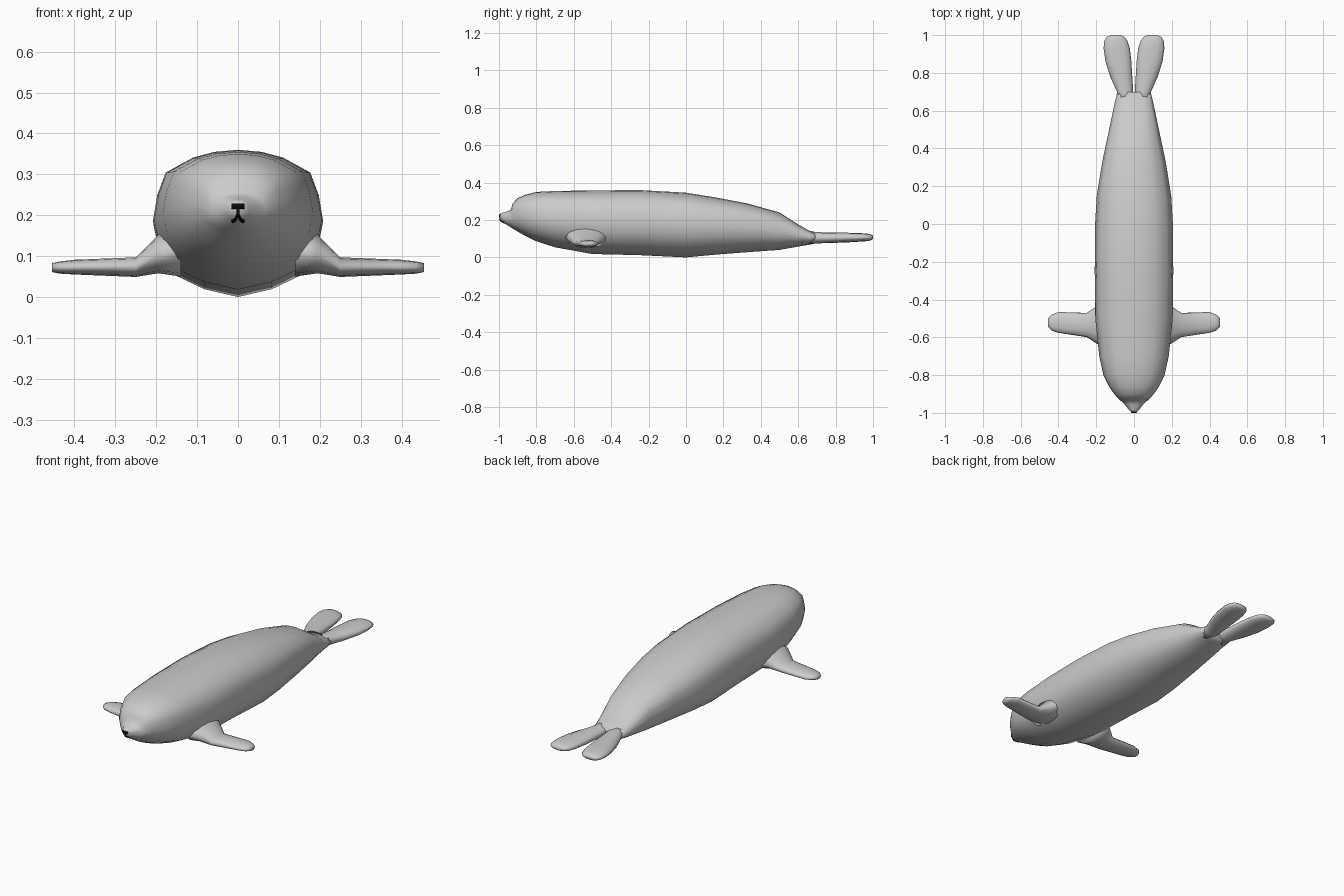
import bpy, bmesh, math
from mathutils import Vector
from mathutils.bvhtree import BVHTree

if "Cube" in bpy.data.objects:
    bpy.data.objects.remove(bpy.data.objects["Cube"])


def material(name, rgb):
    m = bpy.data.materials.new(name)
    m.diffuse_color = (*rgb, 1)
    m.use_nodes = True
    m.node_tree.nodes["Principled BSDF"].inputs["Base Color"].default_value = m.diffuse_color
    return m


GREY = material("seal_grey", (0.6, 0.6, 0.6))
BLACK = material("nose_black", (0.003, 0.003, 0.003))


def loft(rings):
    """Skin a list of closed rings and cap both ends."""
    bm = bmesh.new()
    vs = [[bm.verts.new(p) for p in r] for r in rings]
    n = len(vs[0])
    for a, b in zip(vs, vs[1:]):
        for i in range(n):
            j = (i + 1) % n
            bm.faces.new((a[i], a[j], b[j], b[i]))
    bm.faces.new(vs[0])
    bm.faces.new(vs[-1])
    bmesh.ops.recalc_face_normals(bm, faces=bm.faces)
    return bm


def make(name, bm, mat, mirror=False):
    me = bpy.data.meshes.new(name)
    for f in bm.faces:
        f.smooth = True
    bm.to_mesh(me)
    me.materials.append(mat)
    ob = bpy.data.objects.new(name, me)
    bpy.context.collection.objects.link(ob)
    if mirror:
        md = ob.modifiers.new("mirror", 'MIRROR')
        md.use_mirror_merge = False
    return ob


def ellipse(n=12):
    return [(math.cos(2 * math.pi * i / n), math.sin(2 * math.pi * i / n)) for i in range(n)]


# Body: cross-section scaled along y by (y, half width, bottom, top)
half = [(0, 1), (0.28, 0.985), (0.53, 0.945), (0.85, 0.84), (0.95, 0.68), (1, 0.5),
        (0.94, 0.33), (0.77, 0.16), (0.4, 0.055), (0, 0)]
section = half + [(-x, t) for x, t in half[-2:0:-1]]
stations = [(-0.995, 0.014, 0.203, 0.233), (-0.982, 0.028, 0.19, 0.238),
            (-0.955, 0.05, 0.172, 0.246), (-0.936, 0.07, 0.16, 0.256),
            (-0.928, 0.08, 0.155, 0.287), (-0.90, 0.105, 0.138, 0.317),
            (-0.86, 0.133, 0.115, 0.335), (-0.80, 0.162, 0.086, 0.35),
            (-0.70, 0.184, 0.054, 0.355), (-0.50, 0.205, 0.018, 0.358),
            (-0.25, 0.208, 0.012, 0.36), (0.0, 0.206, 0.0, 0.346),
            (0.15, 0.197, 0.014, 0.322), (0.33, 0.168, 0.028, 0.288),
            (0.50, 0.132, 0.04, 0.24), (0.60, 0.111, 0.058, 0.176),
            (0.66, 0.098, 0.068, 0.142), (0.70, 0.088, 0.076, 0.134)]
body_bm = loft([[(x * w, y, lo + t * (hi - lo)) for x, t in section]
                for y, w, lo, hi in stations])
make("body", body_bm, GREY)

# Front flippers: (x, y centre, y half, z centre, z half)
fins = [(0.14, -0.53, 0.12, 0.11, 0.06), (0.195, -0.535, 0.10, 0.105, 0.047),
        (0.25, -0.535, 0.064, 0.073, 0.024), (0.40, -0.521, 0.055, 0.073, 0.018),
        (0.435, -0.522, 0.043, 0.072, 0.015), (0.455, -0.522, 0.022, 0.072, 0.011)]
make("front_flippers", loft([[(x, yc + yh * c, zc + zh * s) for c, s in ellipse()]
                             for x, yc, yh, zc, zh in fins]), GREY, True)

# Rear flippers: (y, inner x, outer x, z centre, z half)
tails = [(0.64, 0.004, 0.09, 0.105, 0.032), (0.70, 0.004, 0.09, 0.105, 0.03),
         (0.78, 0.009, 0.126, 0.105, 0.028), (0.86, 0.014, 0.151, 0.106, 0.026),
         (0.93, 0.022, 0.161, 0.107, 0.023), (0.97, 0.035, 0.157, 0.107, 0.02),
         (0.99, 0.05, 0.145, 0.107, 0.015), (1.0, 0.07, 0.122, 0.107, 0.009)]
make("rear_flippers", loft([[((a + b) / 2 + (b - a) / 2 * c, y, zc + zh * s)
                             for c, s in ellipse()]
                            for y, a, b, zc, zh in tails]), GREY, True)

# Nose and mouth: thin strokes laid on the muzzle
tree = BVHTree.FromBMesh(body_bm)


def stroke(bm, pts, width):
    dense = []
    for (x0, z0), (x1, z1) in zip(pts, pts[1:]):
        dense += [(x0 + (x1 - x0) * k / 4, z0 + (z1 - z0) * k / 4) for k in range(4)]
    dense.append(pts[-1])
    rows = []
    for i, (x, z) in enumerate(dense):
        a, b = dense[max(i - 1, 0)], dense[min(i + 1, len(dense) - 1)]
        d = Vector((b[0] - a[0], b[1] - a[1])).normalized() * width / 2
        row = []
        for s in (-1, 0, 1):
            px, pz = x - s * d.y, z + s * d.x
            hit = tree.ray_cast(Vector((px, -2, pz)), Vector((0, 1, 0)))[0]
            row.append(bm.verts.new((px, (hit.y if hit else -0.98) - 0.003, pz)))
        rows.append(row)
    for a, b in zip(rows, rows[1:]):
        for i in (0, 1):
            bm.faces.new((a[i], a[i + 1], b[i + 1], b[i]))


bm = bmesh.new()
stroke(bm, [(-0.015, 0.222), (0.015, 0.222)], 0.013)
stroke(bm, [(0, 0.218), (0, 0.2)], 0.007)
for s in (-1, 1):
    stroke(bm, [(0, 0.204), (s * 0.004, 0.193), (s * 0.008, 0.187), (s * 0.015, 0.185)], 0.006)
bmesh.ops.recalc_face_normals(bm, faces=bm.faces)
nose = make("nose_and_mouth", bm, BLACK)
solid = nose.modifiers.new("thickness", 'SOLIDIFY')
solid.thickness = 0.004
solid.offset = 0
body_bm.free()
